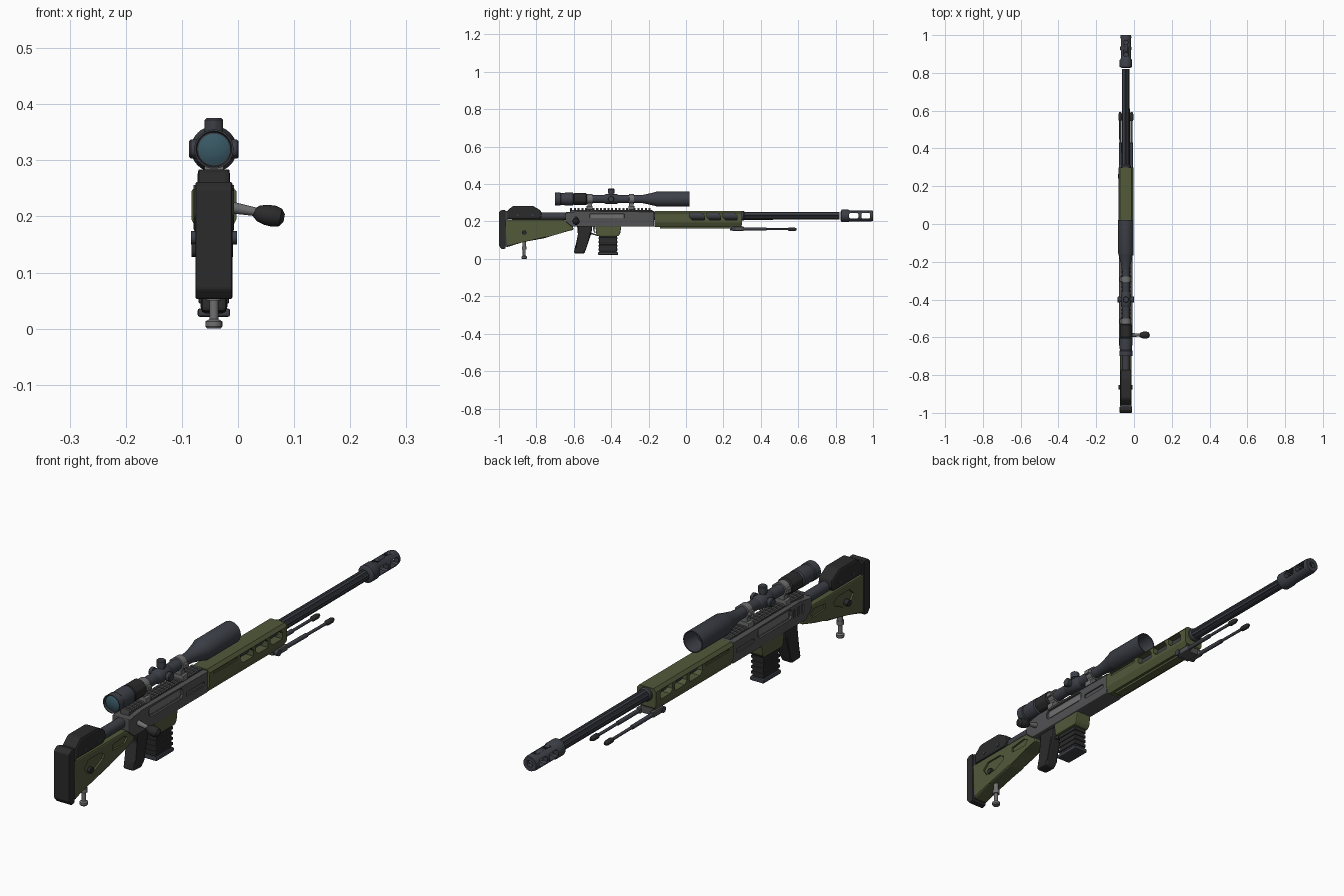
import bpy, bmesh, math
from mathutils import Vector

if "Cube" in bpy.data.objects:
    bpy.data.objects.remove(bpy.data.objects["Cube"])

def material(name, *c):
    m = bpy.data.materials.new(name)
    m.diffuse_color = (*c, 1)
    m.use_nodes = True
    m.node_tree.nodes["Principled BSDF"].inputs["Base Color"].default_value = m.diffuse_color
    return m

GREEN = material("olive", .085, .1, .042)
STEEL = material("blued_steel", .045, .05, .062)
GREY = material("receiver_grey", .085, .085, .088)
LIGHT = material("light_grey", .16, .16, .16)
BLACK = material("rubber", .024, .024, .025)
GLASS = material("glass", .04, .1, .13)
CX = -0.043          # the rifle's own centre plane

def finish(bm, name, mat):
    bmesh.ops.recalc_face_normals(bm, faces=bm.faces)
    me = bpy.data.meshes.new(name)
    bm.to_mesh(me)
    bm.free()
    o = bpy.data.objects.new(name, me)
    bpy.context.collection.objects.link(o)
    o.data.materials.append(mat)
    return o

def prism(name, pts, lo, hi, mat, axis="x", bevel=0.0):
    """Extrude a profile: axis x takes (y,z) points, axis y takes (x,z)."""
    bm = bmesh.new()
    def at(p, t):
        return (t, p[0], p[1]) if axis == "x" else (p[0], t, p[1])
    a = [bm.verts.new(at(p, lo)) for p in pts]
    b = [bm.verts.new(at(p, hi)) for p in pts]
    bm.faces.new(a)
    bm.faces.new(b)
    for i in range(len(pts)):
        j = (i + 1) % len(pts)
        bm.faces.new((a[i], a[j], b[j], b[i]))
    if bevel:
        bmesh.ops.bevel(bm, geom=bm.edges[:], offset=bevel, segments=2, profile=.5, affect="EDGES")
    return finish(bm, name, mat)

def box(name, x, y, z, mat, bevel=0.0):
    return prism(name, [(y[0], z[0]), (y[1], z[0]), (y[1], z[1]), (y[0], z[1])], x[0], x[1], mat, "x", bevel)

def lathe(name, prof, mat, origin=(0, 0, 0), axis=(0, 1, 0), n=32, flute=1.0):
    """Turn (distance, radius) points about an axis; flute < 1 carves grooves."""
    bm = bmesh.new()
    d = Vector(axis).normalized()
    q = d.to_track_quat("Z", "Y")
    u, v, o = q @ Vector((1, 0, 0)), q @ Vector((0, 1, 0)), Vector(origin)
    rings = []
    for t, r in prof:
        ring = []
        for i in range(n):
            a = 2 * math.pi * i / n
            k = flute if i % 4 == 0 else 1
            ring.append(bm.verts.new(o + d * t + (u * math.cos(a) + v * math.sin(a)) * r * k))
        rings.append(ring)
    for p, s in zip(rings, rings[1:]):
        for i in range(n):
            j = (i + 1) % n
            bm.faces.new((p[i], p[j], s[j], s[i]))
    bm.faces.new(rings[0])
    bm.faces.new(rings[-1])
    ob = finish(bm, name, mat)
    bpy.ops.object.select_all(action="DESELECT")
    bpy.context.view_layer.objects.active = ob
    ob.select_set(True)
    bpy.ops.object.shade_smooth_by_angle(angle=math.radians(35))
    return ob

def cut(target, cutter):
    cutter.hide_render = True
    m = target.modifiers.new("cut", "BOOLEAN")
    m.operation, m.object, m.solver = "DIFFERENCE", cutter, "EXACT"
    bpy.context.view_layer.objects.active = target
    bpy.ops.object.modifier_apply(modifier="cut")
    bpy.data.objects.remove(cutter)

def slot(y0, y1, z0, z1, c):
    """Rectangle with cut corners, as (y,z) points."""
    return [(y0 + c, z0), (y1 - c, z0), (y1, z0 + c), (y1, z1 - c), (y1 - c, z1), (y0 + c, z1), (y0, z1 - c), (y0, z0 + c)]

def recess(target, pts, half, depth, sides=(-1, 1)):
    for s in sides:
        cut(target, prism("cutter", pts, *sorted((s * (half - depth), s * (half + .02))), GREY))

# Stock, butt pad, cheek rest and tube
stock = prism("stock", [(-.97, .21), (-.66, .21), (-.61, .195), (-.6, .155), (-.67, .143), (-.75, .112), (-.87, .09), (-.96, .062)],
              -.03, .03, GREEN, "x", .006)
recess(stock, [(-.905, .16), (-.885, .132), (-.84, .132), (-.79, .155), (-.785, .17), (-.81, .184), (-.88, .184)], .03, .007)
recess(stock, [(-.735, .165), (-.66, .162), (-.645, .18), (-.665, .193), (-.735, .185)], .03, .007)
prism("butt_pad", [(-1, .07), (-.985, .052), (-.965, .055), (-.965, .26), (-.985, .262), (-1, .25)], -.033, .033, BLACK, "x", .004)
box("butt_plate", (-.029, .029), (-.967, -.955), (.065, .255), STEEL)
cheek = prism("cheek_rest", [(-.957, .212), (-.957, .255), (-.925, .284), (-.82, .284), (-.775, .258), (-.77, .228), (-.785, .212)],
              -.029, .029, BLACK, "x", .008)
lathe("buffer_tube", [(-.93, .02), (-.6, .02)], STEEL, (0, 0, .228))
for y in (-.9, -.82):
    lathe("cheek_screw", [(-.031, .006), (.031, .006)], STEEL, (0, y, .235), (1, 0, 0), 12)

# Rear monopod
lathe("monopod", [(0, .012), (.004, .015), (.013, .015), (.017, .008), (.05, .008), (.05, .013), (.065, .013), (.065, .01), (.1, .01)],
      LIGHT, (0, -.865, 0), (0, 0, 1), 20)
lathe("monopod_knob", [(-.04, .012), (.034, .012)], BLACK, (0, -.865, .14), (1, 0, 0), 16)

# Receiver with ports and top rail
rec = prism("receiver", [(-.645, .2), (-.61, .172), (-.17, .172), (-.17, .256), (-.57, .256), (-.61, .25), (-.645, .25)],
            -.036, .036, GREY, "x", .005)
recess(rec, slot(-.525, -.32, .21, .248, .01), .036, .008)
for y in (-.595, -.57, -.545):
    recess(rec, slot(y, y + .012, .205, .24, .003), .036, .005, (-1,))
recess(rec, slot(-.3, -.19, .205, .222, .005), .036, .005)
box("ejection_cover", (-.031, .031), (-.515, -.33), (.216, .242), LIGHT, .003)
box("rail", (-.018, .018), (-.62, -.18), (.25, .262), GREY)
for i in range(22):
    y = -.62 + i * .02
    prism("rail_tooth", [(-.018, .26), (.018, .26), (.024, .265), (.019, .271), (-.019, .271), (-.024, .265)], y, y + .011, GREY, "y")

# Bolt handle
d = Vector((.1, 0, -.018))
lathe("bolt_stem", [(0, .012), (.02, .01), (.065, .007), (.075, .007)], LIGHT, (.02, -.588, .218), d, 16)
lathe("bolt_knob", [(.052, .007), (.06, .014), (.073, .018), (.088, .019), (.1, .016), (.107, .007)], BLACK, (.02, -.588, .216), d, 20)

# Grip, trigger and guard
prism("grip", [(-.585, .18), (-.5, .18), (-.505, .14), (-.535, .05), (-.545, .027), (-.6, .03), (-.595, .06), (-.57, .13)],
      -.023, .023, BLACK, "x", .008)
prism("trigger_guard", [(-.512, .142), (-.475, .13), (-.475, .123), (-.515, .134)], -.01, .01, STEEL)
prism("trigger", [(-.497, .175), (-.485, .175), (-.489, .155), (-.482, .14), (-.488, .138), (-.497, .153)], -.005, .005, LIGHT)

# Magazine and well
prism("magazine_well", [(-.485, .18), (-.345, .18), (-.352, .135), (-.362, .122), (-.475, .122), (-.48, .135)], -.033, .033, GREEN, "x", .004)
box("magazine", (-.024, .024), (-.464, -.37), (.035, .13), BLACK, .004)
for i in range(4):
    z = .045 + i * .02
    box("magazine_rib", (-.027, .027), (-.467, -.367), (z, z + .011), BLACK, .002)
box("magazine_base", (-.029, .029), (-.47, -.363), (.021, .036), STEEL, .004)

# Handguard with open windows
guard = prism("handguard", [(-.03, .257), (.03, .257), (.04, .245), (.04, .195), (.028, .17), (-.028, .17), (-.04, .195), (-.04, .245)],
              -.168, .3, GREEN, "y")
cut(guard, prism("cutter", [(.26, .15), (.32, .15), (.32, .2)], -.1, .1, GREY))
for y0, y1 in ((.02, .098), (.112, .185), (.199, .272)):
    cut(guard, prism("cutter", [(y0, .222), (y0 + .014, .208), (y1, .208), (y1, .23), (y1 - .012, .244), (y0, .244)], -.1, .1, GREY))
recess(guard, slot(-.14, .0, .232, .242, .003), .04, .004)
box("handguard_lower_rail", (-.017, .017), (-.14, .25), (.162, .172), GREEN, .002)

# Barrel and muzzle brake
lathe("barrel", [(-.17, .021), (.3, .021)], STEEL, (0, 0, .23), n=24)
lathe("barrel_nut", [(.285, .026), (.308, .026), (.314, .021)], STEEL, (0, 0, .23), n=24)
lathe("fluted_barrel", [(.3, .0215), (.82, .0205)], STEEL, (0, 0, .23), n=32, flute=.88)
brake = lathe("muzzle_brake", [(.826, .021), (.832, .033), (.868, .033), (.874, .03), (.985, .03), (1, .027)], STEEL, (0, 0, .23), n=24)
cut(brake, lathe("cutter", [(.86, .011), (1.1, .011)], STEEL, (0, 0, .23), n=16))
for y0, y1 in ((.872, .922), (.937, .985)):
    cut(brake, prism("cutter", slot(y0, y1, .216, .245, .006), -.1, .1, STEEL))
    cut(brake, lathe("cutter", [(0, .011), (.1, .011)], STEEL, (0, (y0 + y1) / 2, .23), (0, 0, 1), 16))

# Folded bipod
box("bipod_mount", (-.026, .026), (.235, .3), (.152, .178), GREY, .004)
lathe("bipod_pivot", [(-.041, .012), (.041, .012)], STEEL, (0, .252, .162), (1, 0, 0), 16)
for s in (-1, 1):
    box("bipod_hinge", sorted((s * .02, s * .037)), (.245, .31), (.15, .172), GREY, .004)
    lathe("bipod_leg", [(0, .008), (.13, .008), (.132, .0055), (.26, .0055)], STEEL, (s * .029, .3, .16), (s * .004, 1, -.006), 14)
    lathe("bipod_foot", [(.245, .006), (.252, .01), (.28, .01), (.292, .005)], BLACK, (s * .029, .3, .16), (s * .004, 1, -.006), 14)

# Scope
S = (0, 0, .32)
lathe("scope_tube", [(-.53, .021), (-.25, .021), (-.225, .023), (-.165, .037), (-.155, .041), (.02, .041), (.02, .037), (-.05, .034)], STEEL, S)
lathe("objective_lens", [(-.052, .0345), (-.046, .025), (-.043, .008)], GLASS, S)
lathe("eyepiece", [(-.692, .03), (-.7, .032), (-.7, .035), (-.672, .035), (-.668, .032), (-.64, .034), (-.605, .034), (-.6, .028), (-.52, .022)], STEEL, S)
lathe("eyepiece_lens", [(-.69, .031), (-.695, .022), (-.698, .008)], GLASS, S)
lathe("zoom_ring", [(-.6, .03), (-.597, .033), (-.535, .033), (-.53, .028)], BLACK, S, flute=.94)
lathe("turret_housing", [(-.44, .021), (-.43, .026), (-.37, .026), (-.36, .021)], STEEL, S)
for ax, h in (((0, 0, 1), .055), ((1, 0, 0), .044), ((-1, 0, 0), .044)):
    lathe("turret", [(0, .013), (.03, .013), (.03, .017), (h - .003, .017), (h, .014)], STEEL, (0, -.4, .32), ax, 24, .94)
for y in (-.515, -.292):
    lathe("scope_ring", [(y - .014, .027), (y + .014, .027)], LIGHT, S)
    box("ring_base", (-.028, .028), (y - .016, y + .016), (.262, .284), LIGHT, .003)
    box("ring_post", (-.017, .017), (y - .012, y + .012), (.28, .305), LIGHT)
    for s in (-1, 1):
        box("ring_clamp", sorted((s * .022, s * .034)), (y - .012, y + .012), (.312, .328), LIGHT, .002)

# Move the rifle onto its own centre plane, leaving room for the bolt
for o in bpy.data.objects:
    o.location.x += CX
